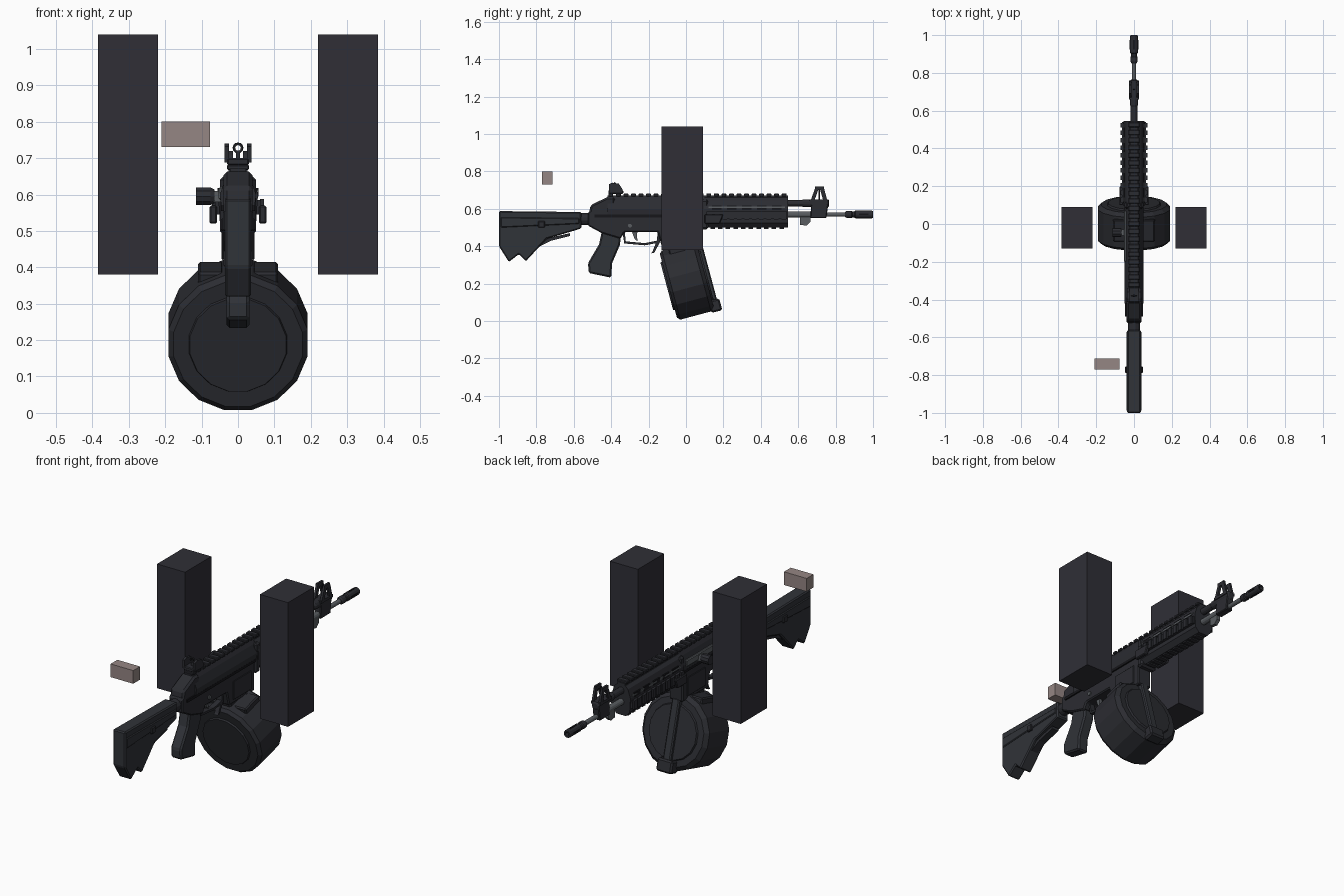
import bpy, bmesh, math
from mathutils import Matrix, Vector

cube = bpy.data.objects.get("Cube")
if cube:
    bpy.data.objects.remove(cube)


def material(name, rgb):
    m = bpy.data.materials.new(name)
    m.use_nodes = True
    m.diffuse_color = (*rgb, 1)
    m.node_tree.nodes["Principled BSDF"].inputs["Base Color"].default_value = (*rgb, 1)
    return m


slate = material("slate grey", (0.029, 0.028, 0.037))
gunmetal = material("dark gunmetal", (0.024, 0.025, 0.031))
polymer = material("polymer grey", (0.03, 0.033, 0.04))
steel = material("worn steel", (0.1, 0.11, 0.12))
black = material("matt black", (0.008, 0.008, 0.01))
pink = material("dusty pink", (0.30, 0.24, 0.23))


def finish(bm, name, mat, bevel=0):
    bmesh.ops.recalc_face_normals(bm, faces=bm.faces)
    me = bpy.data.meshes.new(name)
    bm.to_mesh(me)
    bm.free()
    me.materials.append(mat)
    ob = bpy.data.objects.new(name, me)
    bpy.context.collection.objects.link(ob)
    if bevel:
        mod = ob.modifiers.new("chamfer", 'BEVEL')
        mod.width, mod.segments, mod.limit_method = bevel, 1, 'ANGLE'
    return ob


def box(name, x, y, z, mat, bevel=0):
    """Block spanning the given (low, high) ranges."""
    bm = bmesh.new()
    bmesh.ops.create_cube(bm, size=1)
    for v in bm.verts:
        v.co = [(r[0] + r[1]) / 2 + c * (r[1] - r[0]) for c, r in zip(v.co, (x, y, z))]
    return finish(bm, name, mat, bevel)


def side_profile(name, pts, half, mat, bevel=0, x=0):
    """Side outline (y, z) extruded across x."""
    bm = bmesh.new()
    f = bm.faces.new([bm.verts.new((x - half, *p)) for p in pts])
    g = bmesh.ops.extrude_face_region(bm, geom=[f])["geom"]
    for v in g:
        if isinstance(v, bmesh.types.BMVert):
            v.co.x += 2 * half
    return finish(bm, name, mat, bevel)


def front_profile(name, pts, y, mat):
    """Right half outline (x, z), mirrored and extruded along y."""
    loop = pts + [(-a, b) for a, b in reversed(pts)]
    bm = bmesh.new()
    f = bm.faces.new([bm.verts.new((a, y[0], b)) for a, b in loop])
    for v in bmesh.ops.extrude_face_region(bm, geom=[f])["geom"]:
        if isinstance(v, bmesh.types.BMVert):
            v.co.y = y[1]
    return finish(bm, name, mat)


def lathe(name, rings, z, mat, sides=12, x=0):
    """Closed turned part along y from (y, radius) rings."""
    bm = bmesh.new()
    loops = []
    for y, r in rings:
        ang = [2 * math.pi * (i + .5) / sides for i in range(sides)]
        loops.append([bm.verts.new((x + r * math.sin(a), y, z - r * math.cos(a))) for a in ang])
    for a, b in zip(loops, loops[1:]):
        for i in range(sides):
            j = (i + 1) % sides
            bm.faces.new((a[i], a[j], b[j], b[i]))
    bm.faces.new(loops[0])
    bm.faces.new(loops[-1])
    return finish(bm, name, mat)


# Free standing blocks
for side, label in ((1, "left"), (-1, "right")):
    box(label + "_block", sorted((side * .22, side * .385)), (-.13, .09), (.38, 1.04), slate)
box("small_block", (-.21, -.077), (-.77, -.713), (.73, .8), pink)

# Shoulder stock and its tube
side_profile("stock", [(-1, .588), (-.56, .583), (-.56, .495), (-.636, .472), (-.745, .44),
                       (-.856, .32), (-.893, .358), (-.947, .316), (-1, .4)], .036, polymer, .006)
side_profile("stock_rib", [(-.99, .555), (-.57, .55), (-.57, .52), (-.99, .5)], .041, polymer, .004)
side_profile("stock_lever", [(-.8, .43), (-.62, .47), (-.62, .455), (-.72, .43), (-.79, .395)], .02, gunmetal)
box("sling_bar", (-.047, .047), (-.79, -.755), (.5, .535), gunmetal, .004)
lathe("stock_tube", [(-.58, .033), (-.5, .033)], .545, gunmetal)

# Receiver
side_profile("lower_receiver", [(-.524, .58), (-.524, .51), (-.45, .47), (-.35, .44), (-.33, .475),
                                (-.15, .475), (-.13, .4), (.085, .4), (.085, .6), (-.5, .6)], .04, gunmetal, .006)
front_profile("upper_receiver", [(.045, .56), (.05, .6), (.034, .645), (.022, .665)], (-.42, .1), gunmetal)
side_profile("rear_cover", [(-.522, .56), (-.51, .62), (-.42, .663), (-.38, .663), (-.38, .56)], .04, gunmetal, .01)
for s in (1, -1):
    box("receiver_seam", sorted((s * .04, s * .047)), (-.49, .08), (.555, .57), black)
    box("magazine_well_rib", sorted((s * .04, s * .045)), (-.1, .05), (.42, .52), gunmetal, .004)
    lathe("receiver_pin", [(-.006, .011), (.006, .011)], 0, steel, 8).matrix_world = (
        Matrix.Translation((s * .04, -.3, .51)) @ Matrix.Rotation(math.pi / 2, 4, 'Z'))
box("bolt_cover", (-.053, -.03), (-.2, .07), (.585, .62), steel, .004)
box("charging_arm", (-.075, -.04), (-.06, -.03), (.58, .61), steel)
knob = lathe("charging_knob", [(-.025, .02), (-.015, .025), (.025, .025)], 0, gunmetal, 10)
knob.matrix_world = Matrix.Translation((-.09, -.045, .595)) @ Matrix.Rotation(math.pi / 2, 4, 'Z')

# Grip, trigger and guard
side_profile("pistol_grip", [(-.45, .48), (-.35, .46), (-.352, .41), (-.395, .31), (-.4, .232),
                             (-.52, .257), (-.524, .31), (-.465, .41)], .031, polymer, .008)
side_profile("trigger_guard", [(-.34, .48), (-.33, .415), (-.22, .405), (-.14, .42), (-.14, .48),
                               (-.152, .48), (-.155, .43), (-.22, .417), (-.322, .426), (-.328, .48)], .014, gunmetal)
side_profile("trigger", [(-.29, .48), (-.275, .44), (-.258, .425), (-.262, .45), (-.26, .48)], .008, steel)
side_profile("magazine_catch", [(-.16, .42), (-.18, .37), (-.188, .362), (-.17, .365), (-.14, .42)], .012, gunmetal)

# Drum magazine, built upright and then tilted
parts = [
    lathe("drum", [(-.11, .18), (-.095, .195), (.075, .195), (.095, .175)], 0, gunmetal, 16),
    lathe("drum_front_cap", [(-.119, .134), (-.1, .14)], 0, gunmetal, 16),
    lathe("drum_back_cap", [(.09, .145), (.104, .138)], 0, gunmetal, 16),
    box("drum_back_bar", (-.022, .022), (.09, .122), (-.15, .17), polymer, .006),
    box("drum_foot", (-.045, .045), (.075, .135), (-.2, -.135), gunmetal, .008),
    box("drum_neck", (-.034, .034), (-.075, .075), (.15, .27), gunmetal, .008),
]
for x in (-1, 1):
    parts.append(box("drum_top_lug", sorted((x * .04, x * .11)), (-.06, .06), (.15, .19), gunmetal, .006))
tilt = Matrix.Translation((0, .012, .217)) @ Matrix.Rotation(math.radians(15), 4, 'X')
for p in parts:
    p.matrix_world = tilt

# Handguard with side and bottom ribs
front_profile("handguard", [(.028, .5), (.05, .525), (.055, .6), (.04, .645), (.025, .66)], (.095, .545), gunmetal)
box("handguard_collar", (-.05, .05), (.08, .12), (.49, .65), gunmetal, .01)
for s in (1, -1):
    box("side_rail", sorted((s * .05, s * .063)), (.11, .54), (.545, .585), gunmetal)
    box("vent_groove", sorted((s * .047, s * .056)), (.12, .53), (.605, .612), steel)
    for i in range(11):
        y = .115 + i * .0395
        box("side_rail_tooth", sorted((s * .06, s * .071)), (y, y + .024), (.542, .588), gunmetal)
    for i in range(5):
        y = .14 + i * .08
        box("vent", sorted((s * .04, s * .056)), (y, y + .05), (.595, .618), black)
    side_profile("rail_end_wedge", [(.1, .52), (.18, .52), (.2, .57), (.1, .57)], .01, gunmetal, .004, s * .068)
for i in range(10):
    y = .13 + i * .041
    box("bottom_rail_tooth", (-.025, .025), (y, y + .024), (.493, .505), gunmetal)

# Top rail
box("top_rail", (-.022, .022), (-.42, .545), (.655, .671), gunmetal)
for i in range(24):
    y = -.415 + i * .0403
    box("top_rail_tooth", (-.03, .03), (y, y + .026), (.667, .682), gunmetal, .003)

# Rear sight
box("rear_sight_base", (-.03, .03), (-.415, -.335), (.68, .7), gunmetal, .004)
for s in (1, -1):
    side_profile("rear_sight_wing", [(-.412, .688), (-.412, .732), (-.395, .74), (-.36, .735), (-.34, .705),
                                     (-.34, .688)], .006, gunmetal, 0, s * .031)
bpy.ops.mesh.primitive_torus_add(major_segments=12, minor_segments=5, major_radius=.011, minor_radius=.004,
                                 location=(0, -.38, .728), rotation=(math.pi / 2, 0, 0))
bpy.context.object.name = "rear_aperture"
bpy.context.object.data.materials.append(gunmetal)
box("aperture_post", (-.006, .006), (-.386, -.374), (.69, .718), gunmetal)

# Barrel, gas tube and muzzle
lathe("barrel", [(.5, .017), (.7, .017), (.71, .012), (.87, .012)], .57, steel)
lathe("gas_tube", [(.5, .018), (.62, .018), (.63, .022), (.76, .022), (.765, .014)], .63, gunmetal)
lathe("muzzle_brake", [(.85, .014), (.86, .02), (.885, .02), (.89, .016), (.9, .016), (.905, .021),
                       (.995, .021), (1, .018), (.999, .01), (.96, .01)], .57, gunmetal)
for i in range(4):
    slot = box("muzzle_slot", (-.004, .004), (.925, .975), (.019, .0225), black)
    slot.matrix_world = Matrix.Translation((0, 0, .57)) @ Matrix.Rotation(i * math.pi / 2, 4, 'Y')
side_profile("gas_block", [(.665, .55), (.75, .55), (.76, .62), (.75, .65), (.67, .65)], .02, gunmetal, .004)
side_profile("barrel_lug", [(.61, .56), (.61, .515), (.645, .51), (.665, .53), (.665, .56)], .01, steel)

# Front sight with an open triangular frame
for s in (1, -1):
    side_profile("front_sight_rear_leg", [(.665, .64), (.69, .71), (.705, .72), (.71, .71), (.685, .64)],
                 .006, gunmetal, 0, s * .02)
    side_profile("front_sight_front_leg", [(.735, .64), (.715, .71), (.72, .72), (.738, .71), (.757, .64)],
                 .006, gunmetal, 0, s * .02)
    box("front_sight_cap", sorted((s * .014, s * .026)), (.69, .737), (.7, .72), gunmetal)
box("front_sight_base", (-.026, .026), (.66, .76), (.635, .65), gunmetal)
lathe("front_sight_post", [(-.035, .005), (.035, .004)], 0, gunmetal, 8).matrix_world = (
    Matrix.Translation((0, .713, .68)) @ Matrix.Rotation(math.pi / 2, 4, 'X'))
